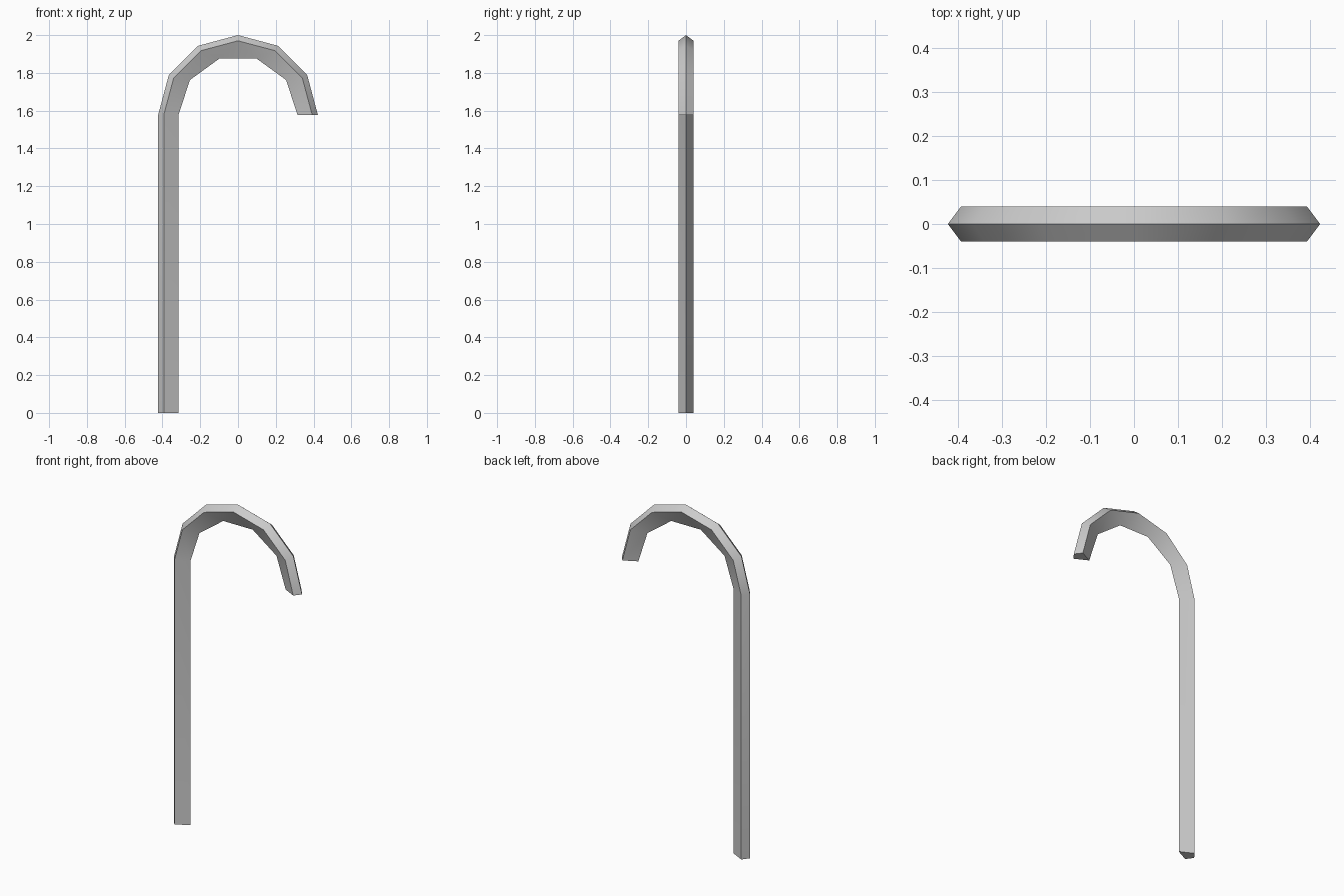
import bpy, bmesh
from math import sin, cos, pi

if "Cube" in bpy.data.objects:
    bpy.data.objects.remove(bpy.data.objects["Cube"])

R_OUT, R_SIDE, R_IN = 0.423, 0.393, 0.315   # kite section, measured from the hook centre
HALF_W, CENTRE_Z = 0.04, 1.577

bm = bmesh.new()


def rail(radius, y, segments):
    """Edge running up the shaft and round the hook: (position along arc, vertex)."""
    pts = [(-1.0, bm.verts.new((-radius, y, 0)))]
    for i in range(segments + 1):
        a = pi * (1 - i / segments)
        pts.append((i / segments,
                    bm.verts.new((radius * cos(a), y, CENTRE_Z + radius * sin(a)))))
    return pts


def stitch(a, b):
    """Join two rails, using quads where they line up and triangles elsewhere."""
    i = j = 0
    while i < len(a) - 1 or j < len(b) - 1:
        na = a[i + 1][0] if i < len(a) - 1 else 9
        nb = b[j + 1][0] if j < len(b) - 1 else 9
        if abs(na - nb) < 1e-6 and len(a) == len(b) or na == nb == 0.0:
            bm.faces.new((a[i][1], a[i + 1][1], b[j + 1][1], b[j][1]))
            i, j = i + 1, j + 1
        elif na <= nb:
            bm.faces.new((a[i][1], a[i + 1][1], b[j][1]))
            i += 1
        else:
            bm.faces.new((a[i][1], b[j + 1][1], b[j][1]))
            j += 1


# Outer ridge, two side edges and inner ridge (the inner one has fewer segments)
rails = [rail(R_OUT, 0, 6), rail(R_SIDE, HALF_W, 6),
         rail(R_IN, 0, 5), rail(R_SIDE, -HALF_W, 6)]
for k in range(4):
    stitch(rails[k], rails[(k + 1) % 4])

# End caps
for end in (0, -1):
    bm.faces.new([r[end][1] for r in rails])
bmesh.ops.recalc_face_normals(bm, faces=bm.faces[:])

mesh = bpy.data.meshes.new("cane")
bm.to_mesh(mesh)
bm.free()
cane = bpy.data.objects.new("cane", mesh)
bpy.context.collection.objects.link(cane)
bpy.context.view_layer.objects.active = cane
cane.select_set(True)
bpy.ops.object.shade_smooth_by_angle(angle=0.75)
